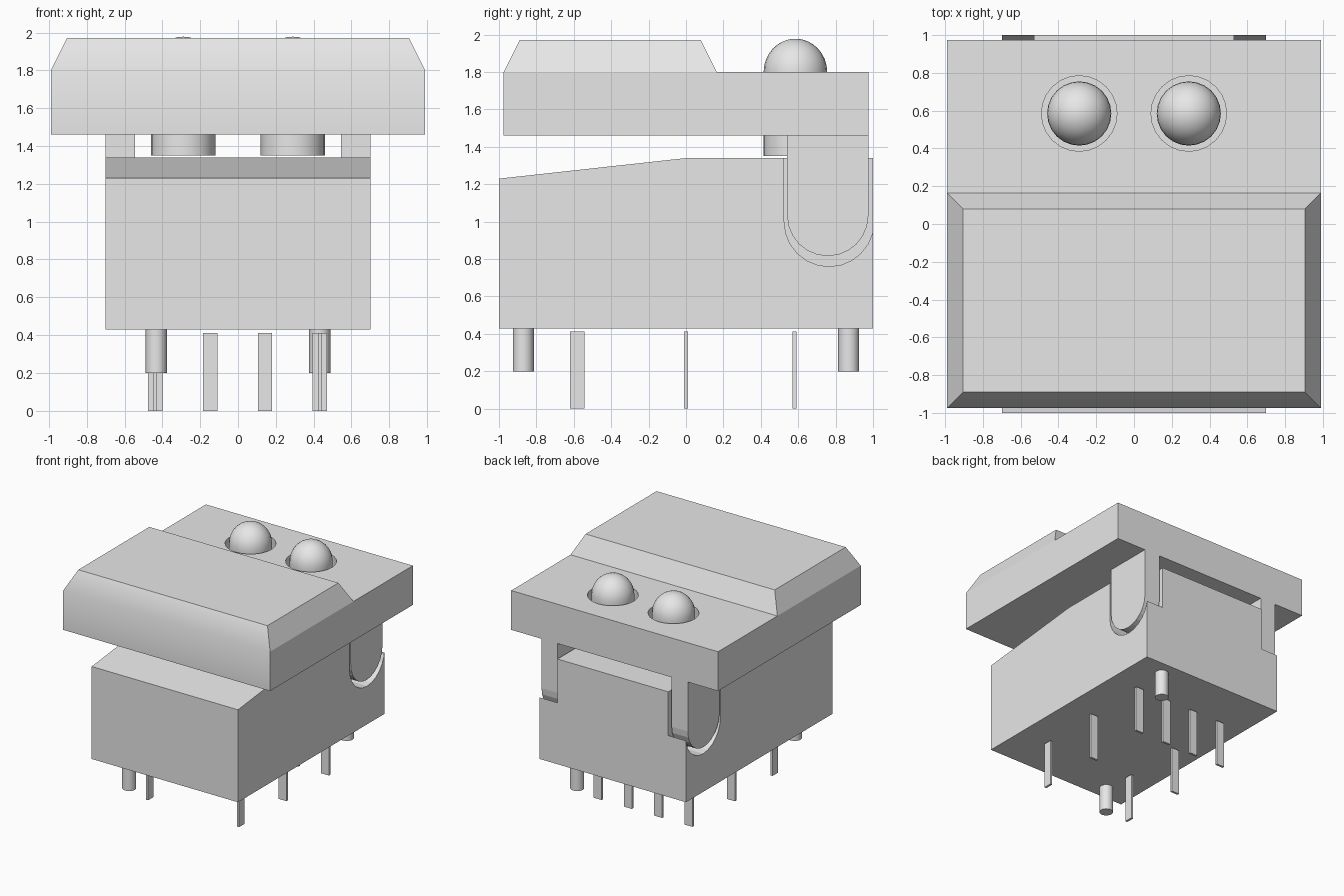
import bpy, bmesh, math

if "Cube" in bpy.data.objects:
    bpy.data.objects.remove(bpy.data.objects["Cube"])

grey = bpy.data.materials.new("light_grey")
grey.diffuse_color = (0.8, 0.8, 0.8, 1)
grey.use_nodes = True
grey.node_tree.nodes["Principled BSDF"].inputs["Base Color"].default_value = grey.diffuse_color


def finish(name, bm, smooth=False):
    bmesh.ops.recalc_face_normals(bm, faces=bm.faces[:])
    me = bpy.data.meshes.new(name)
    bm.to_mesh(me)
    bm.free()
    me.materials.append(grey)
    if smooth:
        me.shade_smooth()
        me.set_sharp_from_angle(angle=math.radians(35))
    ob = bpy.data.objects.new(name, me)
    bpy.context.collection.objects.link(ob)
    return ob


def prism_bm(profile, x0, x1):
    """Extrude a (y, z) profile along x."""
    bm = bmesh.new()
    face = bm.faces.new([bm.verts.new((x0, y, z)) for y, z in profile])
    ext = bmesh.ops.extrude_face_region(bm, geom=[face], use_keep_orig=True)
    for v in ext["geom"]:
        if isinstance(v, bmesh.types.BMVert):
            v.co.x = x1
    return bm


def lathe(name, profile, cx, cy, steps=24):
    """Spin an (r, z) profile round a vertical axis."""
    bm = bmesh.new()
    vs = [bm.verts.new((r, 0, z)) for r, z in profile]
    es = [bm.edges.new(p) for p in zip(vs, vs[1:])]
    bmesh.ops.spin(bm, geom=vs + es, cent=(0, 0, 0), axis=(0, 0, 1),
                   angle=math.tau, steps=steps)
    bmesh.ops.remove_doubles(bm, verts=bm.verts[:], dist=1e-4)
    bmesh.ops.translate(bm, verts=bm.verts[:], vec=(cx, cy, 0))
    return finish(name, bm, smooth=True)


def box(name, c, s):
    hy, hz = s[1] / 2, s[2] / 2
    pts = [(c[1] + a * hy, c[2] + b * hz) for a, b in ((-1, -1), (1, -1), (1, 1), (-1, 1))]
    return finish(name, prism_bm(pts, c[0] - s[0] / 2, c[0] + s[0] / 2))


def u_shape(cy, cz, r, top, n=12):
    arc = [(cy + r * math.cos(math.pi * (1 + i / n)),
            cz + r * math.sin(math.pi * (1 + i / n))) for i in range(n + 1)]
    return [(cy - r, top)] + arc + [(cy + r, top)]


def cut(ob, cutter):
    mod = ob.modifiers.new("cut", "BOOLEAN")
    mod.operation, mod.solver, mod.object = "DIFFERENCE", "EXACT", cutter
    bpy.context.view_layer.objects.active = ob
    bpy.ops.object.modifier_apply(modifier=mod.name)
    bpy.data.objects.remove(cutter)


# Switch body with a sloping front half of its top
body = finish("switch_body", prism_bm(
    [(-1, 0.43), (1, 0.43), (1, 1.34), (0, 1.34), (-1, 1.23)], -0.70, 0.70))

# Hinge slots in the body and the hinge arms sitting in them
for side, label in ((-1, "left"), (1, "right")):
    cut(body, finish("slot_cutter", prism_bm(
        u_shape(0.765, 1.0, 0.24, 1.6), side * 0.53, side * 0.80)))
    finish(label + "_hinge_arm", prism_bm(
        u_shape(0.758, 1.033, 0.217, 1.46), side * 0.545, side * 0.70))

# Key cap: flat plate with a raised, bevelled front pad
bm = prism_bm([(-0.975, 1.46), (0.975, 1.46), (0.975, 1.80), (0.165, 1.80),
               (0.08, 1.97), (-0.89, 1.97), (-0.975, 1.80)], -0.99, 0.99)
for x in (-0.99, 0.99):
    ends = [v for v in bm.verts if abs(v.co.x - x) < 1e-4
            and abs(v.co.z - 1.80) < 1e-4 and v.co.y < 0.5]
    bmesh.ops.connect_verts(bm, verts=ends)
for v in bm.verts:
    if v.co.z > 1.9:
        v.co.x *= 0.905 / 0.99
cap = finish("key_cap", bm)

# Lamps in clearance holes through the cap
lamp = [(0, 1.35), (0.17, 1.35), (0.17, 1.80)]
lamp += [(0.17 * math.cos(a), 1.80 + 0.178 * math.sin(a))
         for a in (math.pi / 2 * i / 8 for i in range(1, 8))] + [(0, 1.978)]
for x, label in ((-0.29, "left"), (0.29, "right")):
    cut(cap, lathe("hole_cutter", [(0, 1.3), (0.2, 1.3), (0.2, 2.1), (0, 2.1)], x, 0.585))
    lathe(label + "_lamp", lamp, x, 0.585)

# Only the front of the cap is softly shaded
for p in cap.data.polygons:
    p.use_smooth = p.normal.y < -0.8 and p.center.y < -0.9

# Round locating pegs on opposite corners
for s in (-1, 1):
    lathe("locating_peg", [(0, 0.20), (0.056, 0.20), (0.056, 0.43), (0, 0.43)],
          s * 0.432, s * 0.87, 16)

# Flat contact pins
for x in (-0.437, -0.147, 0.143, 0.433):
    box("rear_pin", (x, 0.58, 0.206), (0.076, 0.02, 0.412))
for x in (-0.437, 0.433):
    box("middle_pin", (x, 0, 0.206), (0.076, 0.02, 0.412))
    box("front_pin", (x, -0.582, 0.206), (0.02, 0.076, 0.412))
